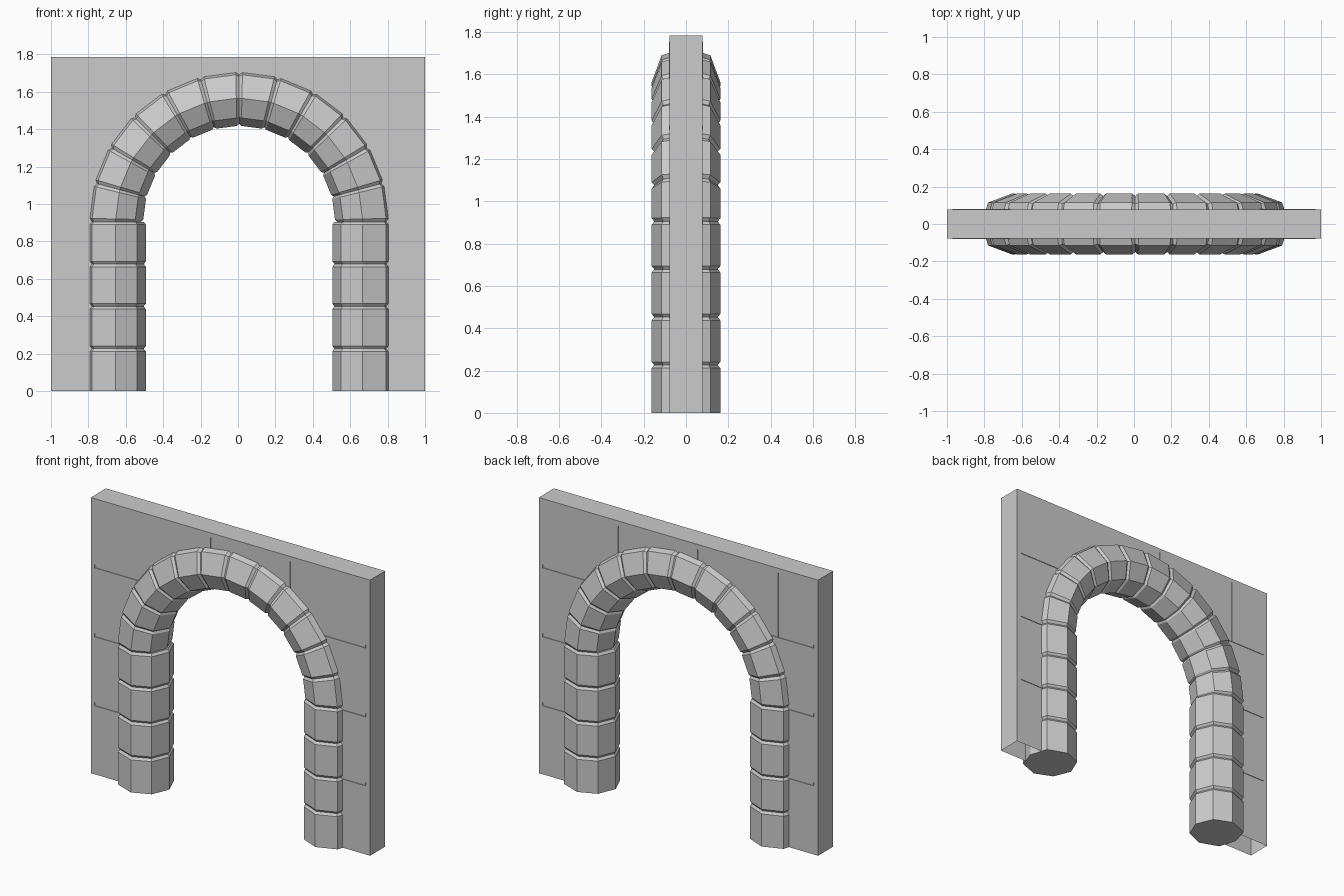
import bpy, bmesh, math

cube = bpy.data.objects.get("Cube")
if cube:
    bpy.data.objects.remove(cube, do_unlink=True)

stone = bpy.data.materials.new("grey stone")
stone.use_nodes = True
COLOUR = (0.6, 0.6, 0.6, 1)
stone.diffuse_color = COLOUR
stone.node_tree.nodes["Principled BSDF"].inputs["Base Color"].default_value = COLOUR

W, T, H = 1.0, 0.077, 1.785           # wall half width, half thickness, height
CX, SPRING, R = 0.006, 0.905, 0.66    # arch centre, springing height, ring radius
BEVEL, INSET = 0.015, 0.012           # softened block ends
SECTION = [(-0.162, 0), (-0.115, 0.113), (0, 0.162), (0.126, 0.115),
           (0.162, 0), (0.126, -0.115), (0, -0.162), (-0.115, -0.113)]


def finish(name, bm, normals=True):
    if normals:
        bmesh.ops.recalc_face_normals(bm, faces=bm.faces)
    mesh = bpy.data.meshes.new(name)
    bm.to_mesh(mesh)
    bm.free()
    mesh.materials.append(stone)
    obj = bpy.data.objects.new(name, mesh)
    bpy.context.collection.objects.link(obj)
    return obj


def loft(name, rings):
    """Skin a closed solid through rings of points."""
    bm = bmesh.new()
    loops = [[bm.verts.new(p) for p in ring] for ring in rings]
    n = len(SECTION)
    for a, b in zip(loops, loops[1:]):
        for i in range(n):
            j = (i + 1) % n
            bm.faces.new((a[i], a[j], b[j], b[i]))
    bm.faces.new(loops[0][::-1])
    bm.faces.new(loops[-1])
    finish(name, bm)


def section(inset, squeeze=1.0):
    k = 1 - inset / 0.162
    return [(r * k * (squeeze if r < 0 else 1), y * k) for r, y in SECTION]


def column_ring(side, z, inset):
    return [(CX + side * (R + r), y, z) for r, y in section(inset)]


def arch_ring(angle, inset):
    ca, sa = math.cos(angle), math.sin(angle)
    return [(CX + (R + r) * ca, y, SPRING + (R + r) * sa)
            for r, y in section(inset, 0.91)]


# Straight blocks of both columns
COURSES = 4
step = SPRING / COURSES
for side, word in ((1, "left"), (-1, "right")):
    for i in range(COURSES):
        lo, hi = i * step, (i + 1) * step
        rings = [(lo, INSET if i else 0), (lo + BEVEL, 0), (hi - BEVEL, 0), (hi, INSET)]
        loft(f"{word}_column_block_{i + 1}", [column_ring(side, z, d) for z, d in rings])

# Wedge blocks of the arch
WEDGES = 12
turn, soft = math.pi / WEDGES, BEVEL / R
for i in range(WEDGES):
    lo, hi = i * turn, (i + 1) * turn
    rings = [(lo, INSET), (lo + soft, 0), (hi - soft, 0), (hi, INSET)]
    loft(f"arch_block_{i + 1}", [arch_ring(a, d) for a, d in rings])

# Wall around the opening, open underneath
bm = bmesh.new()
arc = [(CX + R * math.cos(math.pi * i / 24), SPRING + R * math.sin(math.pi * i / 24))
       for i in range(25)]
outline = [(W, 0), (W, H), (-W, H), (-W, 0), (CX - R, 0)] + arc[::-1] + [(CX + R, 0)]
front = bm.faces.new([bm.verts.new((x, -T, z)) for x, z in outline])
made = bmesh.ops.extrude_face_region(bm, geom=[front], use_keep_orig=True)["geom"]
for v in made:
    if isinstance(v, bmesh.types.BMVert):
        v.co.y = T
bmesh.ops.recalc_face_normals(bm, faces=bm.faces)
under = [f for f in bm.faces if all(v.co.z < 0.001 for v in f.verts)]
bmesh.ops.delete(bm, geom=under, context="FACES")
finish("wall", bm, normals=False)

# Hairline masonry joints on both wall faces
MARGIN, LIP = 0.03, 0.004
row = H / 4
lines = []
for k in (1, 2, 3):
    z = k * row
    reach = R if z < SPRING else math.sqrt(R * R - (z - SPRING) ** 2)
    for side in (1, -1):
        end = side * (W - MARGIN)
        lines += [((CX + side * reach, z), (end, z)), ((end, z), (end, z + 0.02))]
for x in (-0.715, -0.14, 0.43):
    foot = max(3 * row, SPRING + math.sqrt(max(0, R * R - x * x)))
    lines.append(((x, foot), (x, H - MARGIN)))
bm = bmesh.new()
for (x0, z0), (x1, z1) in lines:
    for y in (-T, T):
        lip = y + math.copysign(LIP, y)
        bm.faces.new([bm.verts.new(p) for p in
                      ((x0, y, z0), (x1, y, z1), (x1, lip, z1), (x0, lip, z0))])
finish("wall_joints", bm)
